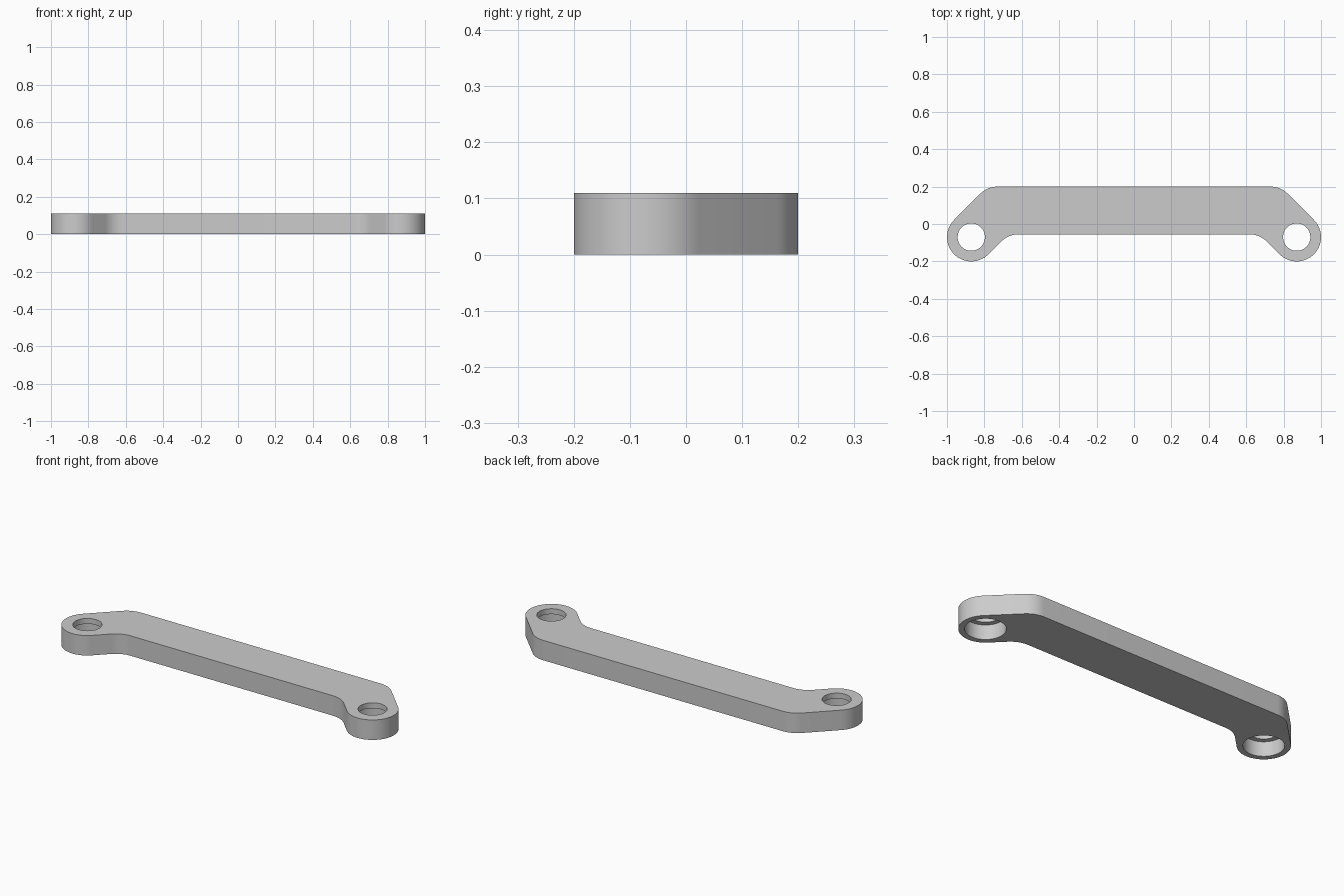
import bpy, bmesh
from math import pi, sin, cos, radians, tan
from mathutils import Matrix

cube = bpy.data.objects.get("Cube")
if cube:
    bpy.data.objects.remove(cube, do_unlink=True)

HEIGHT, LIP = 0.11, 0.03
BOSS_X, BOSS_Y, BOSS_R = 0.87, -0.07, 0.13
BACK_Y, FRONT_Y, FILLET = 0.2, -0.055, 0.13
HOLE_R, BORE_R = 0.073, 0.1

grey = bpy.data.materials.new("light_grey")
grey.use_nodes = True
colour = (0.6, 0.6, 0.6, 1)
grey.diffuse_color = colour
grey.node_tree.nodes["Principled BSDF"].inputs["Base Color"].default_value = colour


def arc(cx, cy, r, start, end, steps):
    angles = [radians(start + (end - start) * i / steps) for i in range(steps + 1)]
    return [(cx + r * cos(a), cy + r * sin(a)) for a in angles]


def make_object(name, bm):
    bmesh.ops.recalc_face_normals(bm, faces=bm.faces)
    mesh = bpy.data.meshes.new(name)
    bm.to_mesh(mesh)
    bm.free()
    mesh.materials.append(grey)
    obj = bpy.data.objects.new(name, mesh)
    bpy.context.collection.objects.link(obj)
    return obj


# Half outline: back corner fillet, round eye, concave front fillet
setback = FILLET * tan(pi / 8)
reach = BOSS_R * 2 ** 0.5
back_x = BOSS_X + BOSS_Y + reach - BACK_Y - setback
front_x = BOSS_X + BOSS_Y - reach - FRONT_Y - setback
half = arc(back_x, BACK_Y - FILLET, FILLET, 90, 45, 8)
half += arc(BOSS_X, BOSS_Y, BOSS_R, 45, -135, 32)
half += arc(front_x, FRONT_Y - FILLET, FILLET, 45, 90, 8)
outline = half + [(-x, y) for x, y in reversed(half)]

# Bar body
bm = bmesh.new()
face = bm.faces.new([bm.verts.new((x, y, 0)) for x, y in outline])
raised = bmesh.ops.extrude_face_region(bm, geom=[face])["geom"]
bmesh.ops.translate(bm, vec=(0, 0, HEIGHT),
                    verts=[v for v in raised if isinstance(v, bmesh.types.BMVert)])
bar = make_object("link_bar", bm)

# Through holes, then wider counterbores from below
cutters = []
for side in (-1, 1):
    for name, radius, top in (("hole", HOLE_R, HEIGHT * 2), ("counterbore", BORE_R, HEIGHT - LIP)):
        bm = bmesh.new()
        bottom = -HEIGHT
        bmesh.ops.create_cone(bm, cap_ends=True, segments=48, radius1=radius, radius2=radius,
                              depth=top - bottom,
                              matrix=Matrix.Translation((side * BOSS_X, BOSS_Y, (top + bottom) / 2)))
        cutter = make_object(name + "_cutter", bm)
        cutter.hide_render = True
        cutters.append(cutter)
        cut = bar.modifiers.new(name, "BOOLEAN")
        cut.operation = "DIFFERENCE"
        cut.solver = "EXACT"
        cut.object = cutter

# Apply the cuts and remove the cutters
bpy.context.view_layer.update()
result = bpy.data.meshes.new_from_object(bar.evaluated_get(bpy.context.evaluated_depsgraph_get()))
bar.modifiers.clear()
bar.data = result
for cutter in cutters:
    bpy.data.objects.remove(cutter, do_unlink=True)

for obj in bpy.context.selected_objects:
    obj.select_set(False)
bar.select_set(True)
bpy.context.view_layer.objects.active = bar
bpy.ops.object.shade_smooth_by_angle(angle=radians(30))
